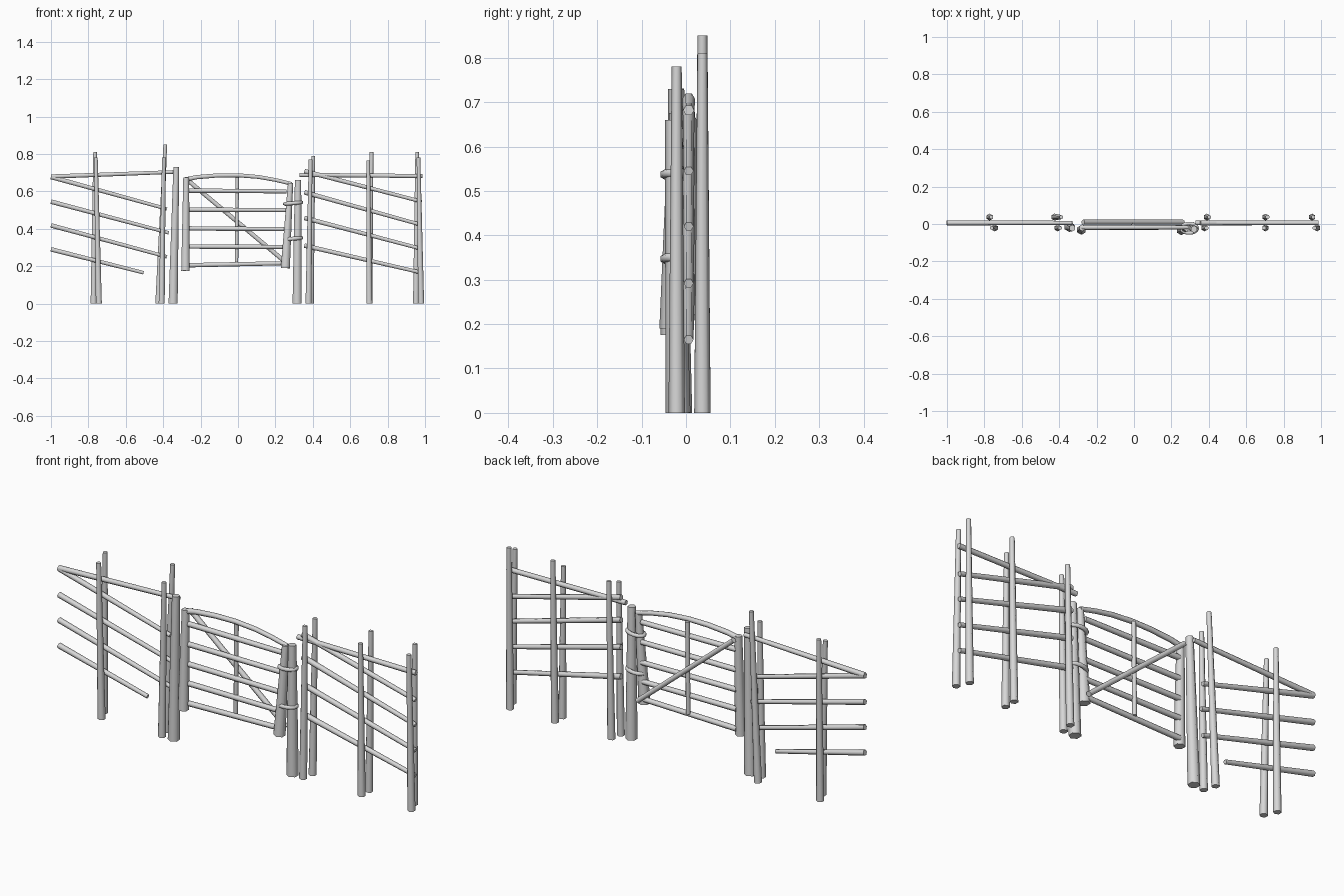
import bpy, bmesh, math
from mathutils import Vector

if "Cube" in bpy.data.objects:
    bpy.data.objects.remove(bpy.data.objects["Cube"])

wood = bpy.data.materials.new("weathered grey wood")
wood.diffuse_color = (0.68, 0.68, 0.68, 1)
wood.use_nodes = True
wood.node_tree.nodes["Principled BSDF"].inputs["Base Color"].default_value = wood.diffuse_color


def pole(name, pts, r0, r1=None, sides=6, closed=False):
    """Tapered pole with smooth sides, swept along a list of points."""
    r1 = r0 if r1 is None else r1
    pts = [Vector(p) for p in pts]
    n = len(pts)
    span = (pts[-1] - pts[0]).normalized()
    ref = Vector((0, 1, 0)) if abs(span.y) < 0.9 else Vector((1, 0, 0))
    if closed:
        ref = Vector((0, 0, 1))
    bm = bmesh.new()
    rings = []
    for i, p in enumerate(pts):
        if closed:
            t = pts[(i + 1) % n] - pts[i - 1]
        else:
            t = pts[min(i + 1, n - 1)] - pts[max(i - 1, 0)]
        t.normalize()
        u = (ref - t * ref.dot(t)).normalized()
        v = t.cross(u)
        r = r0 + (r1 - r0) * i / (n - 1)
        rings.append([bm.verts.new(p + (u * math.cos(a) + v * math.sin(a)) * r)
                      for a in (2 * math.pi * k / sides for k in range(sides))])
    for i in range(n if closed else n - 1):
        a, b = rings[i], rings[(i + 1) % n]
        for k in range(sides):
            m = (k + 1) % sides
            bm.faces.new((a[k], a[m], b[m], b[k])).smooth = True
    if not closed:
        # flat sawn ends with crisp rims
        for ring in (rings[0], rings[-1]):
            cap = bm.faces.new(ring)
            for e in cap.edges:
                e.smooth = False
    bmesh.ops.recalc_face_normals(bm, faces=bm.faces)
    mesh = bpy.data.meshes.new(name)
    bm.to_mesh(mesh)
    bm.free()
    mesh.materials.append(wood)
    obj = bpy.data.objects.new(name, mesh)
    bpy.context.collection.objects.link(obj)
    return obj


# Paired fence posts: front (base x, top x, height), back (base x, top x, height)
pairs = [
    ((-0.744, -0.760, 0.78), (-0.772, -0.764, 0.81)),
    ((-0.408, -0.396, 0.78), (-0.426, -0.389, 0.85)),
    ((0.377, 0.388, 0.77), (0.389, 0.403, 0.79)),
    ((0.702, 0.696, 0.765), (0.703, 0.714, 0.81)),
    ((0.979, 0.965, 0.78), (0.952, 0.958, 0.81)),
]
for front, back in pairs:
    for name, y, (xb, xt, h) in (("front_post", -0.021, front), ("back_post", 0.037, back)):
        pole(name, [(xb, y, 0), (xt, y, h)], 0.0185, 0.0113)

# Thick gate posts
pole("left_gate_post", [(-0.347, -0.014, 0), (-0.330, -0.022, 0.73)], 0.028, 0.018)
pole("right_gate_post", [(0.316, -0.018, 0), (0.321, -0.028, 0.66)], 0.028, 0.0195)

# Fence rails: level top rail and sloping rails on each side
Y = 0.006
pole("left_top_rail", [(-1, Y, 0.679), (-0.33, Y, 0.704)], 0.0135, 0.011)
for xe, zs, ze in ((-0.38, 0.677, 0.506), (-0.37, 0.545, 0.378),
                   (-0.38, 0.418, 0.250), (-0.505, 0.290, 0.165)):
    pole("left_sloping_rail", [(-1, Y, zs), (xe, Y, ze)], 0.014, 0.0105)
pole("right_top_rail", [(0.328, Y, 0.688), (0.987, Y, 0.682)], 0.0125)
for zs, ze in ((0.708, 0.545), (0.595, 0.420), (0.458, 0.292), (0.310, 0.165)):
    pole("right_sloping_rail", [(0.355, Y, zs), (0.983, Y, ze)], 0.014, 0.011)

# Gate frame: stiles and arched top
pole("gate_left_stile", [(-0.281, -0.032, 0.175), (-0.277, -0.020, 0.675)], 0.026, 0.018)
pole("gate_right_stile", [(0.253, -0.032, 0.190), (0.281, -0.024, 0.645)], 0.028, 0.016)
pole("gate_arched_top", [(-0.28, -0.018, 0.664), (-0.22, -0.018, 0.676),
                         (-0.11, -0.018, 0.685), (0.0, -0.018, 0.686),
                         (0.11, -0.018, 0.677), (0.20, -0.018, 0.661),
                         (0.287, -0.018, 0.640)], 0.0135, 0.011)

# Gate rails, centre upright and diagonal brace
for zl, zr in ((0.604, 0.600), (0.502, 0.500), (0.402, 0.398), (0.305, 0.303), (0.205, 0.216)):
    pole("gate_rail", [(-0.27, -0.018, zl), (0.26, -0.018, zr)], 0.0135, 0.0125)
pole("gate_upright", [(-0.008, -0.006, 0.215), (-0.004, -0.006, 0.678)], 0.0105)
pole("gate_brace", [(-0.272, 0.010, 0.662), (0.262, 0.010, 0.215)], 0.0135)

# Hinge loops binding the gate to its post
for z in (0.537, 0.347):
    loop = [(0.295 + 0.044 * math.cos(a), -0.023 + 0.026 * math.sin(a), z + 0.004 * math.cos(a))
            for a in (math.pi * k / 7 for k in range(14))]
    pole("hinge_loop", loop, 0.0105, closed=True)
